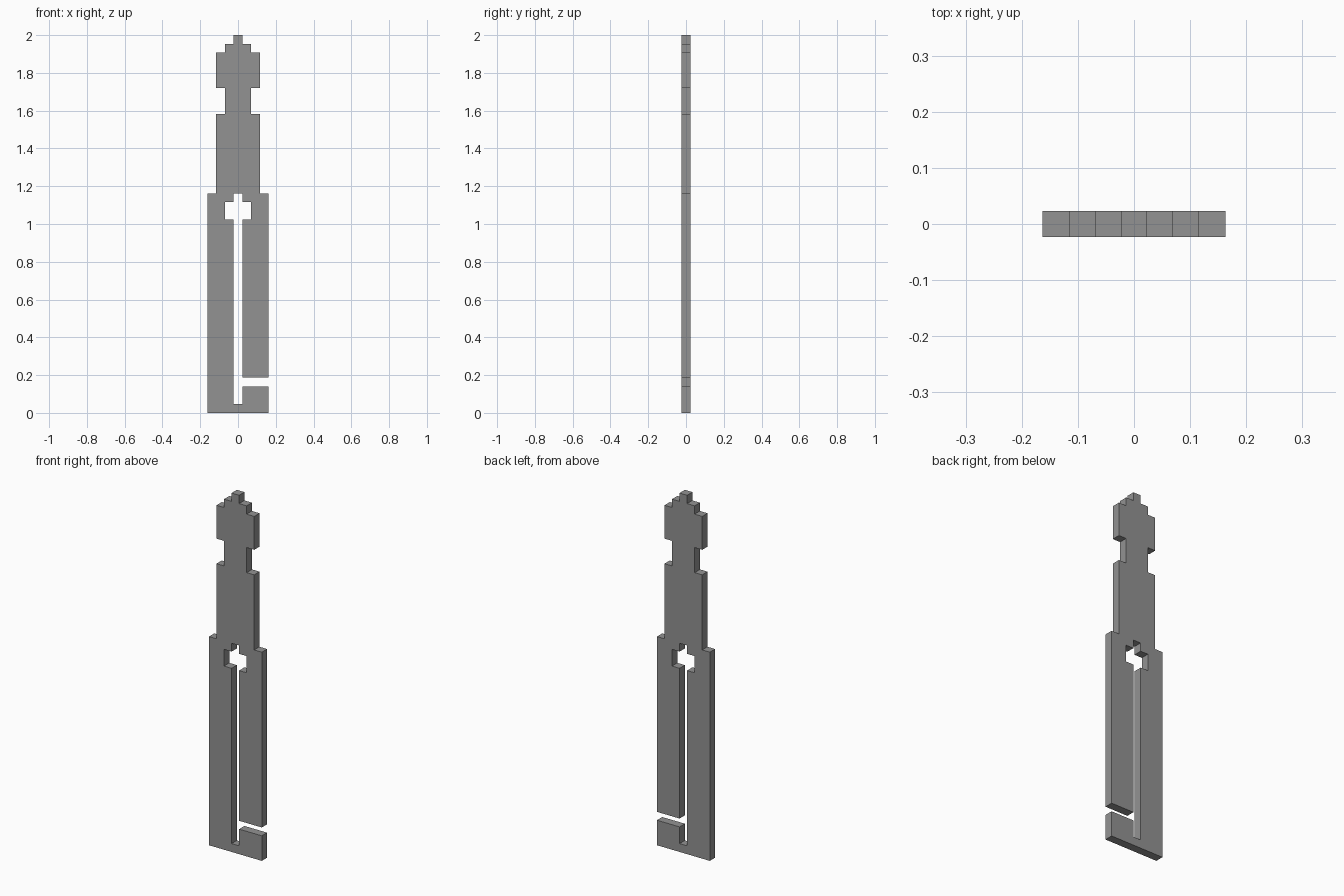
import bpy
import bmesh

cube = bpy.data.objects.get("Cube")
if cube:
    bpy.data.objects.remove(cube, do_unlink=True)

U = 2 / 43  # one grid step; the plate is 43 steps tall and one step thick

# Flat grey material
grey = bpy.data.materials.new("grey")
grey.use_nodes = True
colour = (0.29, 0.29, 0.29, 1)
grey.diffuse_color = colour
bsdf = next(n for n in grey.node_tree.nodes if n.type == 'BSDF_PRINCIPLED')
bsdf.inputs["Base Color"].default_value = colour


def steps(levels, side):
    """Stepped edge: (half width, z start, z end) runs on one side, in grid steps."""
    return [(side * w, z) for w, z0, z1 in levels for z in (z0, z1)]


# Stepped outer edge from the shoulder to the tip, and the keyhole slot edge
upper = [(3.5, 4, 25), (2.5, 25, 34), (1.5, 34, 37), (2.5, 37, 41),
         (1.5, 41, 42), (0.5, 42, 43)]
slot = [(0.5, 4, 22), (1.5, 22, 24), (0.5, 24, 25)]

# One closed outline: right edge, left edge, foot, then around the slot
outline = steps(upper, 1)
outline += steps(upper, -1)[::-1][:-1]
outline += [(-3.5, 0), (3.5, 0), (3.5, 3), (0.5, 3), (0.5, 1), (-0.5, 1)]
outline += steps(slot, -1)[1:]
outline += steps(slot, 1)[::-1]

# Extrude the outline into the plate
bm = bmesh.new()
face = bm.faces.new([bm.verts.new((x * U, -U / 2, z * U)) for x, z in outline])
ext = bmesh.ops.extrude_face_region(bm, geom=[face])
bmesh.ops.translate(bm, vec=(0, U, 0),
                    verts=[g for g in ext["geom"] if isinstance(g, bmesh.types.BMVert)])
bmesh.ops.recalc_face_normals(bm, faces=bm.faces)
# Triangulate the concave front and back cleanly
bmesh.ops.triangulate(bm, faces=[f for f in bm.faces if len(f.verts) > 4],
                      ngon_method='EAR_CLIP')

mesh = bpy.data.meshes.new("slotted_plate")
bm.to_mesh(mesh)
bm.free()
mesh.materials.append(grey)
plate = bpy.data.objects.new("slotted_plate", mesh)
bpy.context.collection.objects.link(plate)
